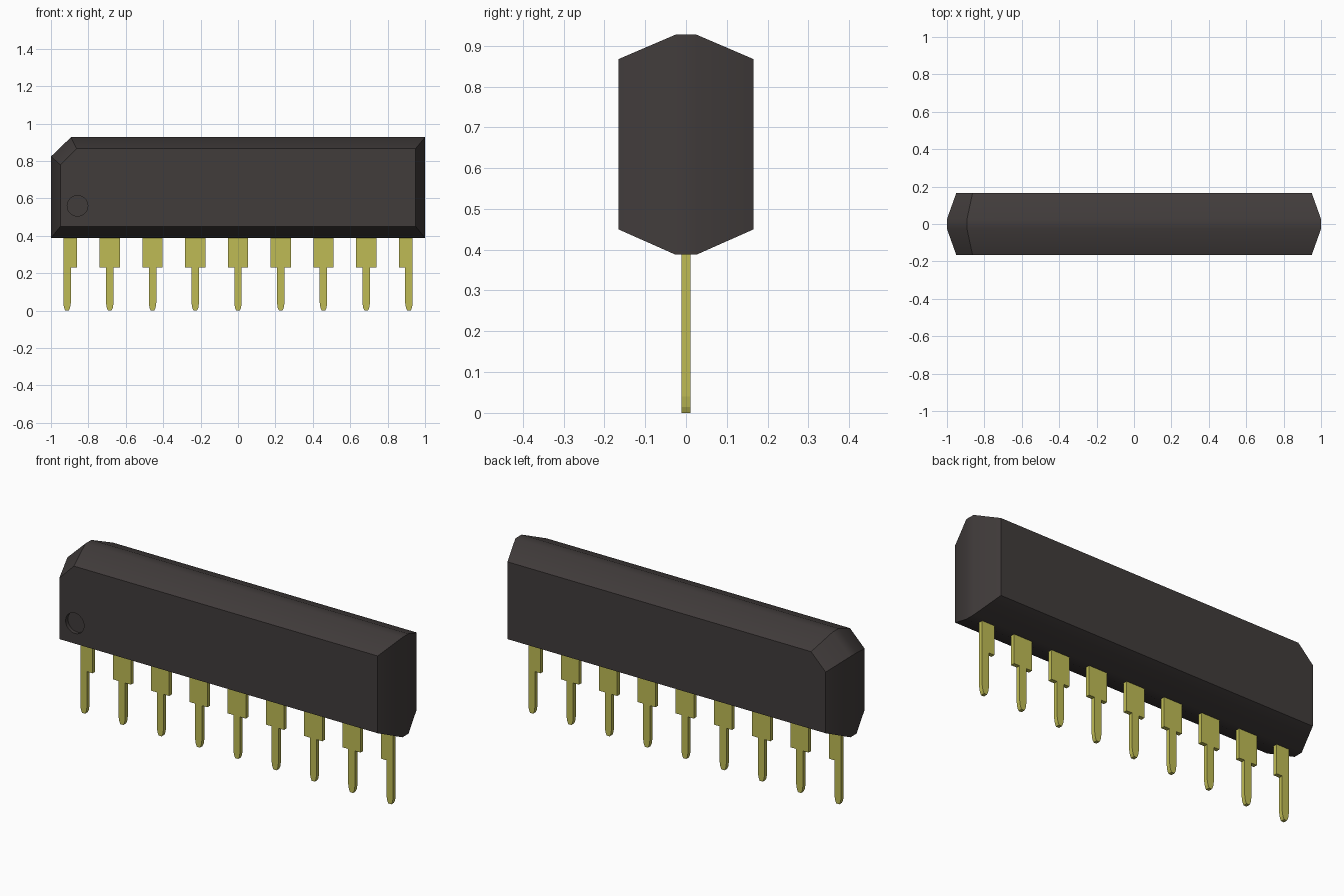
import bpy
import bmesh
import math

if "Cube" in bpy.data.objects:
    bpy.data.objects.remove(bpy.data.objects["Cube"], do_unlink=True)


def make_material(name, rgb):
    mat = bpy.data.materials.new(name)
    mat.use_nodes = True
    mat.diffuse_color = (*rgb, 1)
    mat.node_tree.nodes["Principled BSDF"].inputs["Base Color"].default_value = (*rgb, 1)
    return mat


charcoal = make_material("charcoal plastic", (0.053, 0.045, 0.044))
brass = make_material("yellow metal", (0.52, 0.50, 0.09))


def loft(name, rings, mat):
    """Join outlines, given as (y, [(x, z), ...]), into a closed solid."""
    bm = bmesh.new()
    loops = [[bm.verts.new((x, y, z)) for x, z in pts] for y, pts in rings]
    bm.faces.new(loops[0])
    bm.faces.new(loops[-1])
    for a, b in zip(loops, loops[1:]):
        for i in range(len(a)):
            j = (i + 1) % len(a)
            bm.faces.new((a[i], a[j], b[j], b[i]))
    bmesh.ops.recalc_face_normals(bm, faces=bm.faces)
    mesh = bpy.data.meshes.new(name)
    bm.to_mesh(mesh)
    bm.free()
    mesh.materials.append(mat)
    obj = bpy.data.objects.new(name, mesh)
    bpy.context.collection.objects.link(obj)
    return obj


def activate(obj):
    bpy.ops.object.select_all(action="DESELECT")
    obj.select_set(True)
    bpy.context.view_layer.objects.active = obj


# Case: drafted on both sides, with one cut upper corner
ridge = [(-1, 0.388), (1, 0.388), (1, 0.927), (-0.893, 0.927), (-1, 0.824)]
side = [(-0.95, 0.45), (0.95, 0.45), (0.95, 0.867), (-0.863, 0.867), (-0.95, 0.78)]
case = loft("case", [(-0.166, side), (-0.026, ridge), (0.026, ridge), (0.166, side)], charcoal)

# Round index mark sunk into the front
bpy.ops.mesh.primitive_cylinder_add(vertices=40, radius=0.055, depth=0.04,
                                    location=(-0.858, -0.166, 0.56),
                                    rotation=(math.pi / 2, 0, 0))
cutter = bpy.context.object
cutter.name = "mark_cutter"
cutter.hide_render = True
cutter.data.materials.append(charcoal)
cut = case.modifiers.new("index_mark", "BOOLEAN")
cut.operation = "DIFFERENCE"
cut.solver = "EXACT"
cut.object = cutter
activate(case)
bpy.ops.object.modifier_apply(modifier=cut.name)
bpy.data.objects.remove(cutter, do_unlink=True)
activate(case)
bpy.ops.object.shade_smooth_by_angle(angle=math.radians(30))

# Pins: broad shoulder, narrow leg, tapered tip; end pins lose the outer shoulder
PITCH, LEG, WIDE, THICK = 0.2285, 0.02, 0.054, 0.011
for n in range(-4, 5):
    left = LEG if n == -4 else WIDE
    right = LEG if n == 4 else WIDE
    outline = [(-0.009, 0), (0.009, 0), (0.016, 0.015), (LEG, 0.04), (LEG, 0.23)]
    if right > LEG:
        outline.append((right, 0.23))
    outline += [(right, 0.41), (-left, 0.41)]
    if left > LEG:
        outline.append((-left, 0.23))
    outline += [(-LEG, 0.23), (-LEG, 0.04), (-0.016, 0.015)]
    pts = [(x + n * PITCH, z) for x, z in outline]
    loft(f"pin_{n + 5}", [(-THICK, pts), (THICK, pts)], brass)
